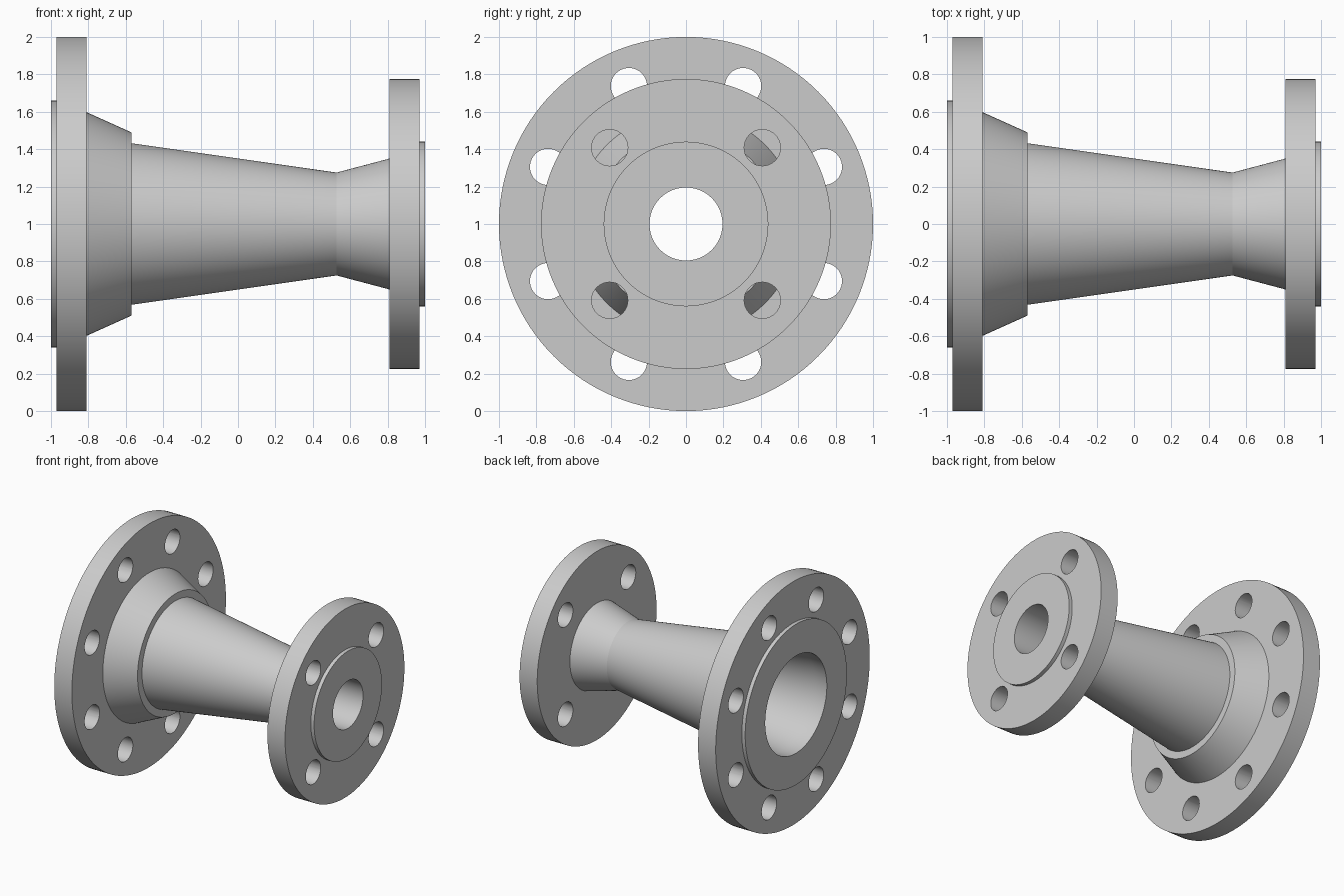
import bpy, bmesh
from math import pi, sin, cos, radians

if "Cube" in bpy.data.objects:
    bpy.data.objects.remove(bpy.data.objects["Cube"])

SEGMENTS = 128

# Closed wall section as (x, radius): outside left to right, then back along the bore
PROFILE = [
    (-1.0, 0.66), (-0.97, 0.66),                 # large raised face
    (-0.97, 1.0), (-0.81, 1.0),                  # large flange
    (-0.81, 0.598), (-0.57, 0.49),               # weld hub
    (-0.57, 0.432), (0.527, 0.275),              # tapered pipe
    (0.81, 0.35),                                # small flare
    (0.81, 0.775), (0.97, 0.775),                # small flange
    (0.97, 0.44), (1.0, 0.44),                   # small raised face
    (1.0, 0.195), (0.527, 0.195), (-0.89, 0.40), (-1.0, 0.40),  # bore
]


def make_object(name, bm):
    bmesh.ops.recalc_face_normals(bm, faces=bm.faces)
    mesh = bpy.data.meshes.new(name)
    bm.to_mesh(mesh)
    bm.free()
    obj = bpy.data.objects.new(name, mesh)
    bpy.context.collection.objects.link(obj)
    return obj


def lathe_x(name, profile):
    """Revolve a closed section about the x axis, raised to z = 1."""
    bm = bmesh.new()
    rings = []
    for i in range(SEGMENTS):
        a = 2 * pi * i / SEGMENTS
        rings.append([bm.verts.new((x, r * cos(a), 1 + r * sin(a))) for x, r in profile])
    n = len(profile)
    for i in range(SEGMENTS):
        a, b = rings[i], rings[(i + 1) % SEGMENTS]
        for j in range(n):
            k = (j + 1) % n
            bm.faces.new((a[j], a[k], b[k], b[j]))
    return make_object(name, bm)


def bolt_circle(bm, x, count, circle_radius, hole_radius, depth=0.24, sides=40):
    """Add a ring of x-aligned cylinders used for drilling."""
    for i in range(count):
        a = 2 * pi * (i + 0.5) / count
        cy, cz = circle_radius * cos(a), 1 + circle_radius * sin(a)
        ends = []
        for px in (x - depth / 2, x + depth / 2):
            ends.append([bm.verts.new((px, cy + hole_radius * cos(2 * pi * s / sides),
                                       cz + hole_radius * sin(2 * pi * s / sides)))
                         for s in range(sides)])
        bm.faces.new(ends[0])
        bm.faces.new(ends[1])
        for s in range(sides):
            t = (s + 1) % sides
            bm.faces.new((ends[0][s], ends[0][t], ends[1][t], ends[1][s]))


# Flanged reducer body
body = lathe_x("flanged_reducer", PROFILE)

# Bolt holes: eight in the large flange, four in the small one
bm = bmesh.new()
bolt_circle(bm, -0.89, 8, 0.798, 0.097)
bolt_circle(bm, 0.89, 4, 0.577, 0.097)
cutter = make_object("bolt_hole_cutter", bm)
cutter.hide_render = True

drill = body.modifiers.new("bolt_holes", 'BOOLEAN')
drill.operation = 'DIFFERENCE'
drill.solver = 'EXACT'
drill.object = cutter

# Bake the drilling, drop the cutter, then smooth the round surfaces
bpy.ops.object.select_all(action='DESELECT')
body.select_set(True)
bpy.context.view_layer.objects.active = body
bpy.ops.object.modifier_apply(modifier=drill.name)
bpy.data.objects.remove(cutter, do_unlink=True)
bpy.ops.object.shade_smooth_by_angle(angle=radians(20))
